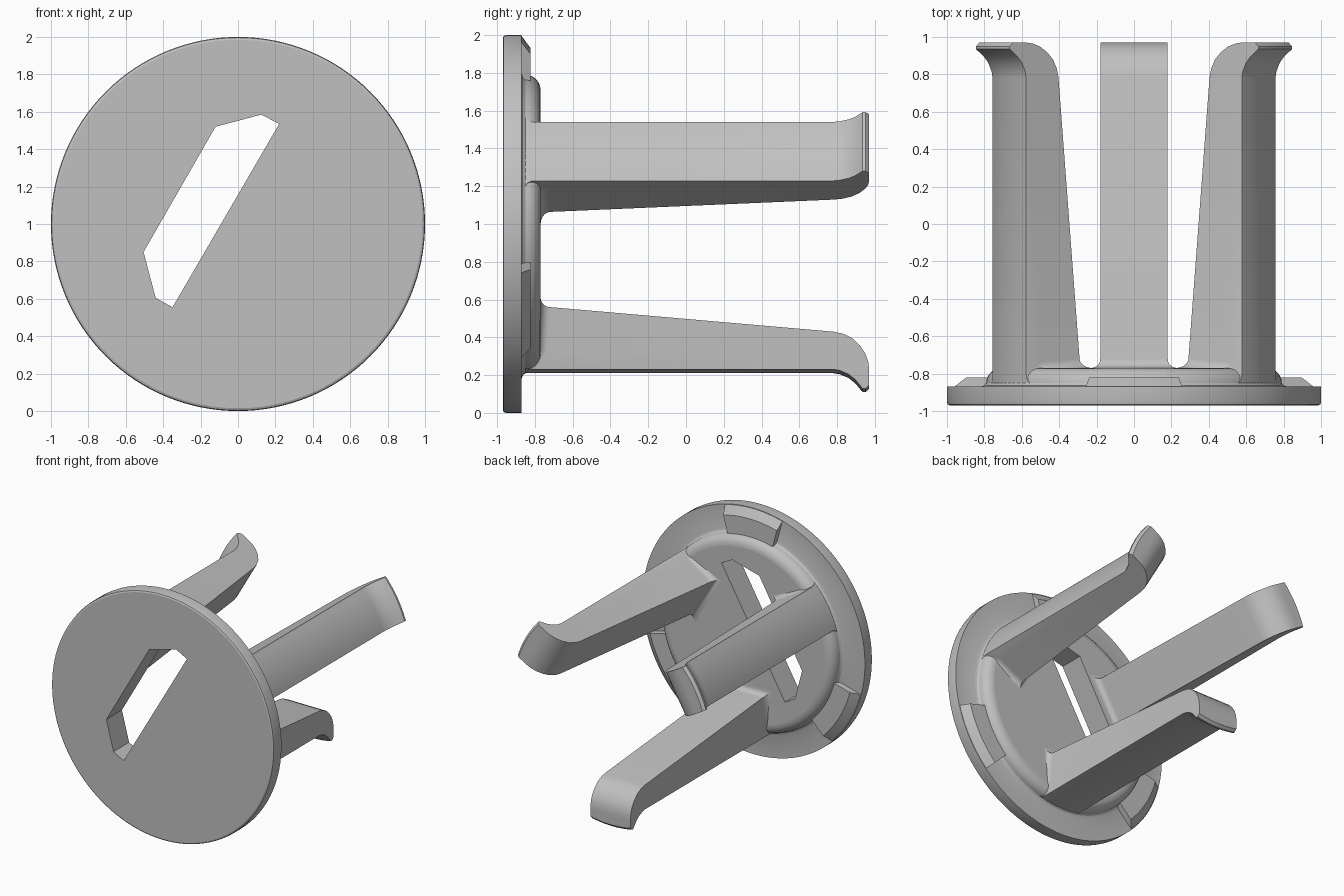
import bpy, bmesh, math
from mathutils import Vector

cube = bpy.data.objects.get("Cube")
if cube:
    bpy.data.objects.remove(cube, do_unlink=True)

GREY = (0.53, 0.53, 0.53, 1)
mat = bpy.data.materials.new("light_grey")
mat.use_nodes = True
mat.diffuse_color = GREY
mat.node_tree.nodes["Principled BSDF"].inputs["Base Color"].default_value = GREY


def loft(name, rings):
    """Bridge closed rings of points and cap both ends."""
    bm = bmesh.new()
    loops = [[bm.verts.new(p) for p in ring] for ring in rings]
    for a, b in zip(loops, loops[1:]):
        for i in range(len(a)):
            j = (i + 1) % len(a)
            bm.faces.new((a[i], a[j], b[j], b[i]))
    bm.faces.new(loops[0][::-1])
    bm.faces.new(loops[-1])
    bmesh.ops.recalc_face_normals(bm, faces=bm.faces)
    mesh = bpy.data.meshes.new(name)
    bm.to_mesh(mesh)
    bm.free()
    mesh.materials.append(mat)
    obj = bpy.data.objects.new(name, mesh)
    bpy.context.collection.objects.link(obj)
    return obj


def finish(obj):
    """Smooth curved surfaces, keep edges and large flats crisp."""
    mesh = obj.data
    mesh.shade_smooth()
    mesh.set_sharp_from_angle(angle=math.radians(30))
    for poly in mesh.polygons:
        if len(poly.vertices) > 8:
            poly.use_smooth = False


def polar(r, s, y, angle):
    """Point at radius r and sideways offset s around the disc axis."""
    c, d = math.cos(angle), math.sin(angle)
    return Vector((r * c - s * d, y, 1 + r * d + s * c))


def circle(r, y, n=128):
    return [polar(r, 0, y, math.tau * i / n) for i in range(n)]


# Disc with raised, round-edged boss
BOSS_R, BOSS_Y, ROUND = 0.79, -0.77, 0.08
profile = [(0.985, -0.97), (0.996, -0.965), (1, -0.95), (1, -0.87),
           (0.82, -0.87), (0.8, -0.863), (BOSS_R, -0.85)]
for k in range(1, 7):
    a = math.pi / 2 * k / 6
    profile.append((BOSS_R - ROUND * (1 - math.cos(a)), BOSS_Y - ROUND * (1 - math.sin(a))))
disc = loft("disc", [circle(r, y) for r, y in profile])

# Slanted slot cut through the disc
slot = [(-0.12, 1.52), (0.125, 1.585), (0.22, 1.535), (-0.35, 0.555), (-0.44, 0.605), (-0.505, 0.85)]
cutter = loft("slot_cutter", [[(x, y, z) for x, z in slot] for y in (-1.2, -0.5)])
cutter.hide_render = True
mod = disc.modifiers.new("slot", "BOOLEAN")
mod.operation = "DIFFERENCE"
mod.solver = "EXACT"
mod.object = cutter
bpy.context.view_layer.objects.active = disc
bpy.ops.object.modifier_apply(modifier="slot")
bpy.data.objects.remove(cutter, do_unlink=True)
finish(disc)

# Leg stations: inner y, inner radius, outer y, outer radius, half width
HALF, FILLET = 0.18, 0.05
stations = [(-0.8, 0.39, -0.868, BOSS_R, HALF + FILLET)]
for k in range(6):
    a = math.pi / 2 * k / 5
    rise, flare = FILLET * (1 - math.cos(a)), FILLET * (1 - math.sin(a))
    stations.append((BOSS_Y + rise, 0.44 - flare, -0.855 + rise, BOSS_R, HALF + flare))
hook = [(0.78, 0.57, 0.78, 0.79), (0.83, 0.58, 0.815, 0.796), (0.88, 0.604, 0.86, 0.815),
        (0.92, 0.642, 0.895, 0.842), (0.95, 0.687, 0.92, 0.872), (0.965, 0.73, 0.935, 0.89),
        (0.97, 0.77, 0.95, 0.89), (0.97, 0.8, 0.97, 0.87)]
stations += [h + (HALF,) for h in hook]


def leg_ring(yi, ri, yo, ro, w, angle, n=10):
    """Flat inner side, curved outer side concentric with the disc."""
    edge = math.sqrt(ro * ro - w * w)
    mid = (ri + (edge - ri) * 0.72, yi + (yo - yi) * 0.2)
    pts = [(ri, -w, yi), (mid[0], -w, mid[1])]
    for i in range(n + 1):
        s = w * (2 * i / n - 1)
        pts.append((math.sqrt(ro * ro - s * s), s, yo))
    pts += [(mid[0], w, mid[1]), (ri, w, yi)]
    return [polar(r, s, y, angle) for r, s, y in pts]


for name, deg in (("left_leg", 30), ("right_leg", 150), ("bottom_leg", 270)):
    finish(loft(name, [leg_ring(*st, math.radians(deg)) for st in stations]))

# Chamfered tabs on the rim between the legs
tab_section = [(0.77, -0.89), (0.995, -0.89), (0.995, -0.87), (0.93, -0.822), (0.77, -0.822)]
for name, deg in (("top_tab", 90), ("lower_right_tab", 210), ("lower_left_tab", 330)):
    angles = [math.radians(deg - 15 + 30 * i / 12) for i in range(13)]
    finish(loft(name, [[polar(r, 0, y, a) for r, y in tab_section] for a in angles]))
